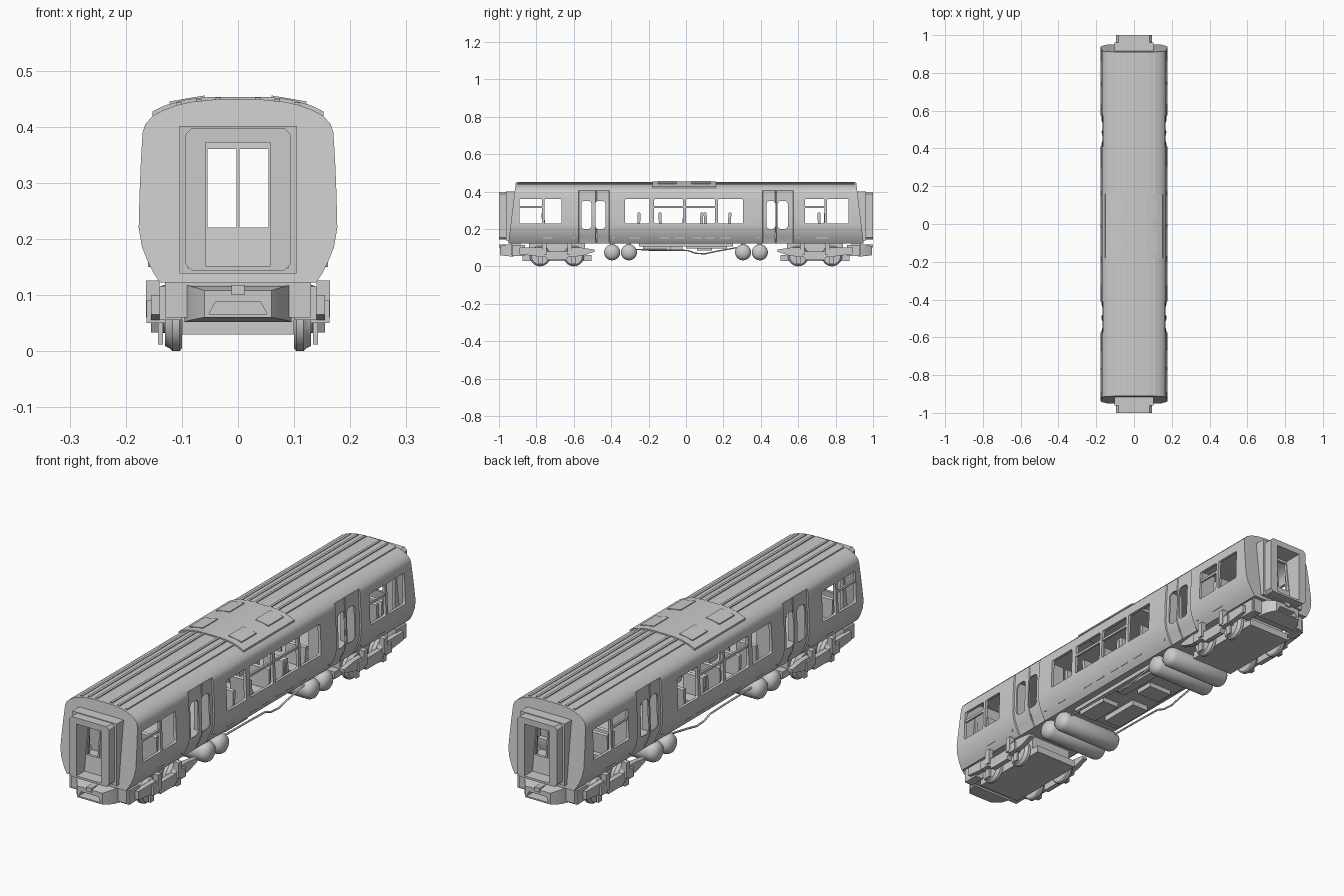
import bpy, bmesh, math

if "Cube" in bpy.data.objects:
    bpy.data.objects.remove(bpy.data.objects["Cube"])


def loft(name, *parts):
    """Each part is a list of closed rings of points; skin between them and cap the ends."""
    bm = bmesh.new()
    for rings in parts:
        vs = [[bm.verts.new(p) for p in r] for r in rings]
        n = len(vs[0])
        for a, b in zip(vs, vs[1:]):
            for i in range(n):
                bm.faces.new((a[i], a[(i + 1) % n], b[(i + 1) % n], b[i]))
        bm.faces.new(vs[0][::-1])
        bm.faces.new(vs[-1])
    bmesh.ops.recalc_face_normals(bm, faces=bm.faces)
    me = bpy.data.meshes.new(name)
    bm.to_mesh(me)
    bm.free()
    ob = bpy.data.objects.new(name, me)
    bpy.context.collection.objects.link(ob)
    return ob


def prism_x(pts, x0, x1):
    return [[(x, y, z) for y, z in pts] for x in (x0, x1)]


def prism_y(pts, y0, y1):
    return [[(x, y, z) for x, z in pts] for y in (y0, y1)]


def rect(u0, u1, v0, v1):
    return [(u0, v0), (u1, v0), (u1, v1), (u0, v1)]


def rrect(u0, u1, v0, v1, r, n=4):
    out = []
    for k, (cu, cv) in enumerate(rect(u0 + r, u1 - r, v0 + r, v1 - r)):
        for i in range(n + 1):
            a = math.pi * (1 + k / 2 + i / n / 2)
            out.append((cu + r * math.cos(a), cv + r * math.sin(a)))
    return out


def box(x0, x1, y0, y1, z0, z1):
    return prism_x(rect(y0, y1, z0, z1), x0, x1)


def turned(profile, y, z, n=24):
    """Rings about an x-wise axis from (x, radius) pairs."""
    return [[(x, y + r * math.cos(2 * math.pi * i / n), z + r * math.sin(2 * math.pi * i / n))
             for i in range(n)] for x, r in profile]


def cut(ob, cutter):
    m = ob.modifiers.new("cut", "BOOLEAN")
    m.operation, m.solver, m.object = "DIFFERENCE", "EXACT", cutter
    dg = bpy.context.evaluated_depsgraph_get()
    me = bpy.data.meshes.new_from_object(ob.evaluated_get(dg))
    ob.modifiers.clear()
    ob.data = me
    bpy.data.objects.remove(cutter)


# Body shell: cross-section lofted along y, with shallow door recesses
HALF = [(0.139, 0.122), (0.150, 0.138), (0.160, 0.158), (0.171, 0.185), (0.177, 0.22),
        (0.1755, 0.28), (0.173, 0.34), (0.170, 0.39), (0.165, 0.405), (0.152, 0.419),
        (0.134, 0.429), (0.11, 0.438), (0.085, 0.444), (0.045, 0.448)]


def end_y(z):
    return 0.95 - 0.04 * (z - 0.122) / 0.326


def section(y, inset=0.0, recess=0.0):
    half = []
    for x, z in HALF:
        dx = recess if 0.13 < z < 0.395 else 0
        half.append((x - inset - dx, max(0.15, z - inset) if inset else z))
    loop = half + [(-x, z) for x, z in reversed(half)]
    return [(x, y if abs(y) < 0.9 else math.copysign(end_y(z) - inset, y), z) for x, z in loop]


stations = [(0.41, 0), (0.412, .006), (0.477, .006), (0.479, .009), (0.481, .009),
            (0.483, .006), (0.573, .006), (0.575, 0), (0.95, 0)]
stations = [(-y, r) for y, r in reversed(stations)] + stations
shell = loft("body_shell", [section(y, 0, r) for y, r in stations])
cut(shell, loft("cavity", [section(y, 0.012) for y in (-0.95, 0.95)]))

# Window, door-window and end-door openings
panes = [(-0.89, -0.77), (-0.757, -0.665), (-0.325, -0.195), (-0.17, -0.015),
         (0.0, 0.155), (0.17, 0.305), (0.635, 0.74), (0.753, 0.87)]
doors = [(-0.565, -0.51), (-0.488, -0.432), (0.41, 0.465), (0.487, 0.542)]
doors = [(-0.56, -0.505), (-0.485, -0.43), (0.43, 0.478), (0.49, 0.545)]
openings = [prism_x(rrect(a, b, 0.23, 0.36, 0.006), -0.25, 0.25) for a, b in panes]
openings += [prism_x(rrect(a, b, 0.20, 0.35, 0.018), -0.25, 0.25) for a, b in doors]
openings += [prism_y(rect(a, b, 0.22, 0.36), y, y + 0.12)
             for a, b in ((-0.054, -0.003), (0.003, 0.054)) for y in (-1.02, 0.9)]
cut(shell, loft("openings", *openings))

# Window transoms
bars = []
for a, b in [panes[0], panes[3], panes[4], panes[6]]:
    for s in (-1, 1):
        bars.append(box(s * 0.163, s * 0.172, a - 0.003, b + 0.003, 0.313, 0.323))
loft("window_transoms", *bars)

# Roof ribs and central roof pod with raised panels
ribs = []
for x, z in ((0.035, 0.449), (0.07, 0.446), (0.105, 0.44)):
    for s in (-1, 1):
        for y0, y1 in ((-0.9, -0.18), (0.16, 0.9)):
            ribs.append(box(s * x - 0.005, s * x + 0.005, y0, y1, z - 0.01, z + 0.003))
loft("roof_ribs", *ribs)
pod = [(0.153, 0.42), (0.152, 0.427), (0.13, 0.438), (0.09, 0.449), (0.05, 0.453)]
loft("roof_pod", prism_y(pod + [(-x, z) for x, z in reversed(pod)], -0.18, 0.16))
loft("roof_pod_panels", *[
    prism_y([(s * 0.06, 0.445), (s * 0.06, 0.4555), (s * 0.122, 0.445), (s * 0.122, 0.43)], y, y + 0.1)
    for s in (-1, 1) for y in (-0.15, 0.03)])

for e in (-1, 1):
    # Gangway: outer flange, bellows frame with a hollow passage
    gang = loft("gangway_frame", prism_y(rrect(-0.094, 0.094, 0.143, 0.398, 0.012, 1), e * 0.91, e * 1.0))
    cut(gang, loft("passage", prism_y(rect(-0.058, 0.058, 0.152, 0.372), e * 0.85, e * 1.05)))
    flange = loft("gangway_flange", prism_y(rect(-0.104, 0.104, 0.138, 0.401), e * 0.905, e * 0.962))
    cut(flange, loft("flange_hole", prism_y(rect(-0.09, 0.09, 0.148, 0.39), e * 0.85, e * 1.05)))

    # Coupler: beam, flared housing with open mouth, small top block
    loft("buffer_beam", box(-0.13, 0.13, e * 0.885, e * 0.935, 0.06, 0.122))
    hood = loft("coupler_housing", [
        [(x, e * 0.92, z) for x, z in rect(-0.095, 0.095, 0.052, 0.118)],
        [(x, e * 0.96, z) for x, z in rect(-0.085, 0.085, 0.055, 0.116)],
        [(x, e * 0.995, z) for x, z in rect(-0.06, 0.06, 0.06, 0.108)]])
    mouth = [(-0.052, 0.066), (0.052, 0.066), (0.04, 0.088), (-0.04, 0.088)]
    cut(hood, loft("mouth", prism_y(mouth, e * 0.95, e * 1.05)))
    loft("coupler_block", box(-0.012, 0.012, e * 0.95, e * 1.0, 0.1, 0.118))

    # Bogie: centre pan, wheelsets, side frames, dampers, shoe gear
    c = e * 0.69
    loft("bogie_pan", box(-0.1, 0.1, c - 0.185, c + 0.185, 0.03, 0.06),
         box(-0.1, 0.1, c - 0.15, c + 0.15, 0.055, 0.123))
    frame = [(-0.2, 0.078), (-0.14, 0.058), (-0.06, 0.05), (-0.05, 0.033), (0.05, 0.033),
             (0.06, 0.05), (0.14, 0.058), (0.2, 0.065), (0.2, 0.1), (0.06, 0.1),
             (0.05, 0.08), (-0.05, 0.08), (-0.06, 0.1), (-0.13, 0.1), (-0.2, 0.09)]
    for s in (-1, 1):
        loft("bogie_side_frame", prism_x([(c + e * y, z) for y, z in frame], s * 0.133, s * 0.155))
        for d in (-0.09, 0.09):
            y = c + d
            wheel = [(0.1, 0.05), (0.104, 0.055), (0.117, 0.055), (0.122, 0.05), (0.13, 0.046)]
            loft("wheel", turned([(s * x, r) for x, r in wheel], y, 0.055))
            loft("axle_box", box(s * 0.13, s * 0.163, y - 0.02, y + 0.02, 0.05, 0.09))
            y2 = c + d * 0.75
            loft("damper", box(s * 0.14, s * 0.164, y2 - 0.012, y2 + 0.012, 0.06, 0.126))
            loft("shoe_gear", box(s * 0.134, s * 0.143, y - 0.012, y + 0.012, 0.012, 0.06))
        loft("end_step", box(s * 0.1, s * 0.14, e * 0.86, e * 0.93, 0.055, 0.115))
    for d in (-0.09, 0.09):
        loft("axle", turned([(-0.13, 0.015), (0.13, 0.015)], c + d, 0.055, 12))

    # Air tanks with domed ends
    for y in (0.305, 0.395):
        dome = [(0.158, 0.01), (0.154, 0.024), (0.146, 0.036), (0.132, 0.043)]
        prof = [(-x, r) for x, r in dome] + dome[::-1]
        loft("air_tank", turned(prof, e * y, 0.075))
        loft("tank_strap", *[box(x - 0.006, x + 0.006, e * y - 0.012, e * y + 0.012, 0.1, 0.126)
                             for x in (-0.09, 0.09)])

    # Draught screens beside the doors
    for s in (-1, 1):
        for y in (0.385, 0.6):
            loft("draught_screen", box(s * 0.065, s * 0.16, e * y - 0.004, e * y + 0.004, 0.15, 0.39))

# Underfloor equipment boxes and hanging pipes
loft("underfloor_equipment", box(-0.11, 0.11, -0.25, 0.25, 0.105, 0.125),
     box(-0.09, -0.01, -0.2, -0.02, 0.082, 0.11), box(0.02, 0.1, -0.23, -0.08, 0.085, 0.11),
     box(-0.08, 0.03, 0.06, 0.14, 0.085, 0.11), box(0.05, 0.09, 0.0, 0.22, 0.095, 0.11))
for x in (-0.12, 0.12):
    cu = bpy.data.curves.new("hanging_pipe", "CURVE")
    cu.dimensions, cu.bevel_depth, cu.bevel_resolution = "3D", 0.004, 1
    sp = cu.splines.new("POLY")
    path = [(-0.27, 0.09), (-0.1, 0.088), (0.01, 0.085), (0.05, 0.07), (0.1, 0.067), (0.16, 0.08), (0.27, 0.1)]
    sp.points.add(len(path) - 1)
    for p, (y, z) in zip(sp.points, path):
        p.co = (x, y, z, 1)
    bpy.context.collection.objects.link(bpy.data.objects.new("hanging_pipe", cu))

# Seats: L-shaped side profile, facing direction d
seat = [(0.0, 0.15), (0.05, 0.15), (0.06, 0.185), (0.06, 0.2), (0.012, 0.203),
        (0.008, 0.285), (0.0, 0.29), (-0.008, 0.285)]
for y, d in [(-0.765, 1), (-0.25, -1), (-0.14, 1), (-0.008, -1), (0.085, -1), (0.102, 1),
             (0.235, -1), (0.71, 1), (0.747, -1)]:
    for s in (-1, 1):
        loft("seat", prism_x([(y + d * u, z) for u, z in seat], s * 0.064, s * 0.158))

# Smooth the curved parts, keep hard edges
bpy.ops.object.select_all(action="DESELECT")
for ob in bpy.data.objects:
    if ob.type == "MESH":
        ob.select_set(True)
        bpy.context.view_layer.objects.active = ob
bpy.ops.object.shade_smooth_by_angle(angle=math.radians(30))
